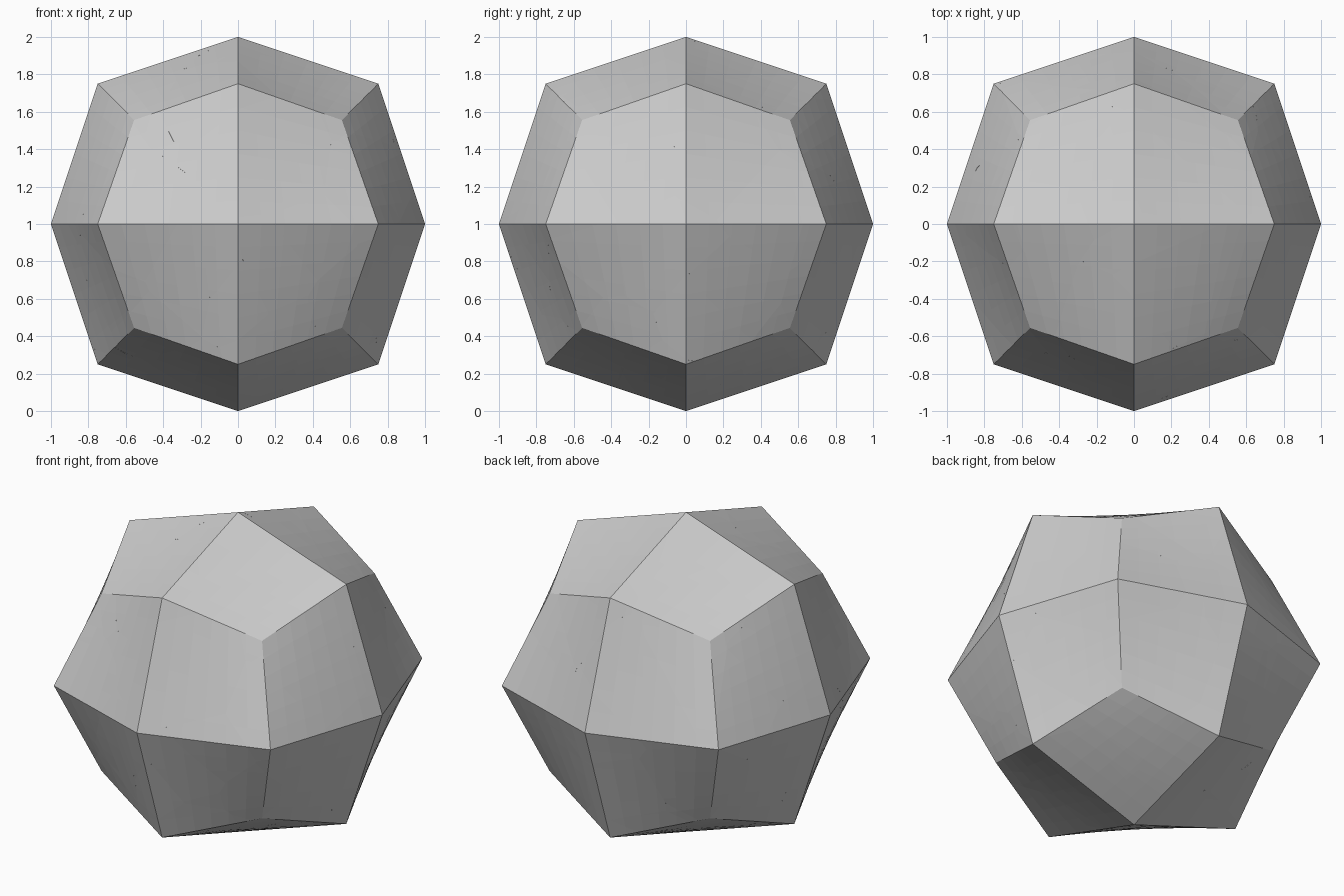
import bpy, bmesh, random
from mathutils import Vector

if "Cube" in bpy.data.objects:
    bpy.data.objects.remove(bpy.data.objects["Cube"])

random.seed(4)
SHARDS = 100


def rock_shell():
    """Rounded 24-sided block: a cube split once, its edges and corners pulled in."""
    bm = bmesh.new()
    bmesh.ops.create_cube(bm, size=2)
    bmesh.ops.subdivide_edges(bm, edges=bm.edges[:], cuts=1, use_grid_fill=True)
    pull = {1: 1.0, 2: 0.75, 3: 5 / 9}
    for v in bm.verts:
        v.co *= pull[sum(abs(c) > 0.5 for c in v.co)]
    # Split each kite finely so its slight twist stays even
    bmesh.ops.subdivide_edges(bm, edges=bm.edges[:], cuts=5, use_grid_fill=True)
    return bm


def random_point():
    while True:
        p = Vector([random.uniform(-1, 1) for _ in range(3)])
        if p.length < 0.97:
            return p


def cut_cell(source, seed, others):
    """Trim a copy of the block to the region nearest to one seed."""
    bm = source.copy()
    for other in sorted(others, key=lambda q: (q - seed).length):
        if not bm.verts:
            break
        reach = max((v.co - seed).length for v in bm.verts)
        if (other - seed).length > 2 * reach:
            break
        bmesh.ops.bisect_plane(
            bm, geom=bm.verts[:] + bm.edges[:] + bm.faces[:], dist=1e-5,
            plane_co=(seed + other) / 2, plane_no=(other - seed).normalized(),
            clear_outer=True)
        rim = [e for e in bm.edges if e.is_boundary]
        if rim:
            bmesh.ops.holes_fill(bm, edges=rim, sides=0)
    if bm.faces:
        bmesh.ops.recalc_face_normals(bm, faces=bm.faces[:])
    return bm


# Fractured block: tightly fitting shards
shell = rock_shell()
seeds = [random_point() for _ in range(SHARDS)]
for i, seed in enumerate(seeds):
    cell = cut_cell(shell, seed, seeds[:i] + seeds[i + 1:])
    if cell.faces:
        bmesh.ops.translate(cell, verts=cell.verts[:], vec=(0, 0, 1))
        mesh = bpy.data.meshes.new(f"rock_shard_{i + 1:03d}")
        cell.to_mesh(mesh)
        bpy.context.collection.objects.link(bpy.data.objects.new(mesh.name, mesh))
    cell.free()
shell.free()
